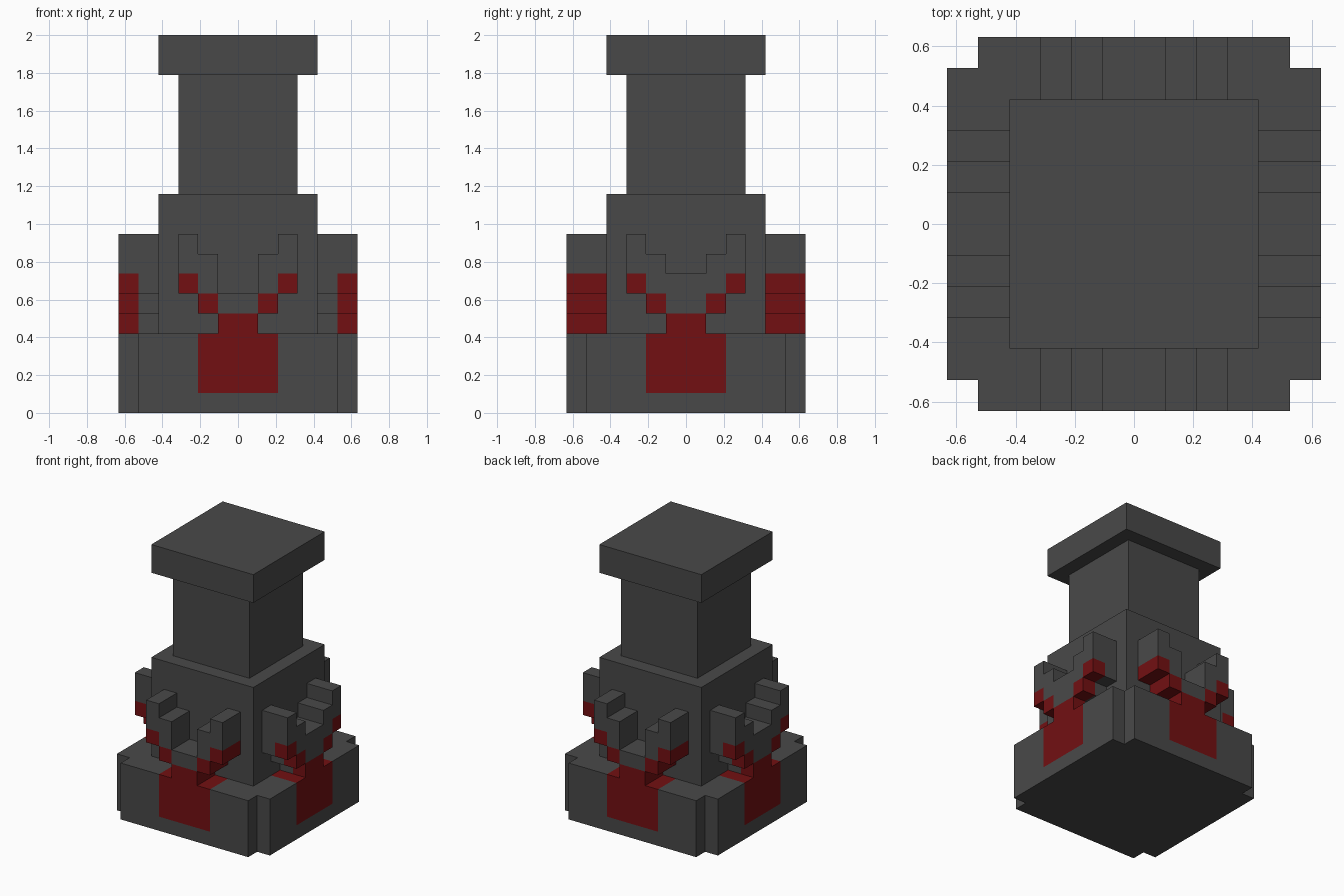
import bpy, bmesh, math
from mathutils import Matrix, Vector

cube = bpy.data.objects.get("Cube")
if cube:
    bpy.data.objects.remove(cube, do_unlink=True)

U = 2 / 19  # size of one block unit


def material(name, rgb):
    m = bpy.data.materials.new(name)
    m.use_nodes = True
    col = (*rgb, 1)
    m.diffuse_color = col
    m.node_tree.nodes["Principled BSDF"].inputs["Base Color"].default_value = col
    return m


MATS = [material("dark grey stone", (0.066, 0.066, 0.066)),
        material("dark red", (0.170, 0.005, 0.006))]

SIDES = [Vector(d) for d in ((1, 0, 0), (-1, 0, 0), (0, 1, 0),
                             (0, -1, 0), (0, 0, 1), (0, 0, -1))]


def finish(bm, name, turns=0):
    """Scale to model units, turn about z and make the object."""
    bmesh.ops.transform(bm, verts=bm.verts, matrix=Matrix.Rotation(
        turns * math.pi / 2, 4, 'Z') @ Matrix.Scale(U, 4))
    me = bpy.data.meshes.new(name)
    bm.to_mesh(me)
    bm.free()
    for m in MATS:
        me.materials.append(m)
    ob = bpy.data.objects.new(name, me)
    bpy.context.collection.objects.link(ob)
    return ob


def block(name, half, z0, z1):
    """Plain square block."""
    bm = bmesh.new()
    bmesh.ops.create_cube(bm, size=1, matrix=Matrix.Translation(
        (0, 0, (z0 + z1) / 2)) @ Matrix.Diagonal((2 * half, 2 * half, z1 - z0, 1)))
    return finish(bm, name)


def cell_part(name, cells, is_red, turns=0):
    """Outer skin of a set of unit cells, coloured by a rule, flat areas merged."""
    bm = bmesh.new()
    for c in cells:
        centre = Vector(c) + Vector((.5, .5, .5))
        for n in SIDES:
            if tuple(int(a + b) for a, b in zip(c, n)) in cells:
                continue
            u = Vector((n.y, n.z, n.x))
            v = n.cross(u)
            mid = centre + n / 2
            corners = [mid + (u * a + v * b) / 2
                       for a, b in ((-1, -1), (1, -1), (1, 1), (-1, 1))]
            f = bm.faces.new([bm.verts.new(p) for p in corners])
            f.material_index = int(is_red(*centre))
    bmesh.ops.remove_doubles(bm, verts=bm.verts, dist=0.01)
    bmesh.ops.dissolve_limit(bm, angle_limit=0.02, verts=bm.verts, edges=bm.edges,
                             delimit={'MATERIAL'})
    return finish(bm, name, turns)


# Stepped base with notched corners and a red panel on each side
span = range(-6, 6)
base = {(x, y, z) for x in span for y in span for z in range(4)
        if not (x in (-6, 5) and y in (-6, 5))}


def base_red(x, y, z):
    a, b = sorted((abs(x), abs(y)))
    return z > 1 and a < 2 and b > 4


cell_part("base", base, base_red)

# Tower
block("body", 4, 4, 11)
block("neck", 3, 11, 17)
block("cap", 4, 17, 19)

# Horned brackets: (bottom, top) by distance from the middle
SIDE_NAMES = ("front", "right_side", "back", "left_side")
for turn, side in enumerate(SIDE_NAMES):
    lateral = turn % 2 == 1
    steps = [(4, 7 if lateral else 6), (5, 8), (6, 9)]
    bracket = set()
    for i, (lo, hi) in enumerate(steps):
        for x in (i, -1 - i):
            bracket |= {(x, y, z) for y in (-6, -5) for z in range(lo, hi)}

    # Red lower edge; on the lateral brackets only the outer layer is red
    def horn_red(x, y, z, lateral=lateral):
        return z < 5 + int(abs(x)) and (y < -5 or not lateral)

    cell_part(side + "_bracket", bracket, horn_red, turn)
